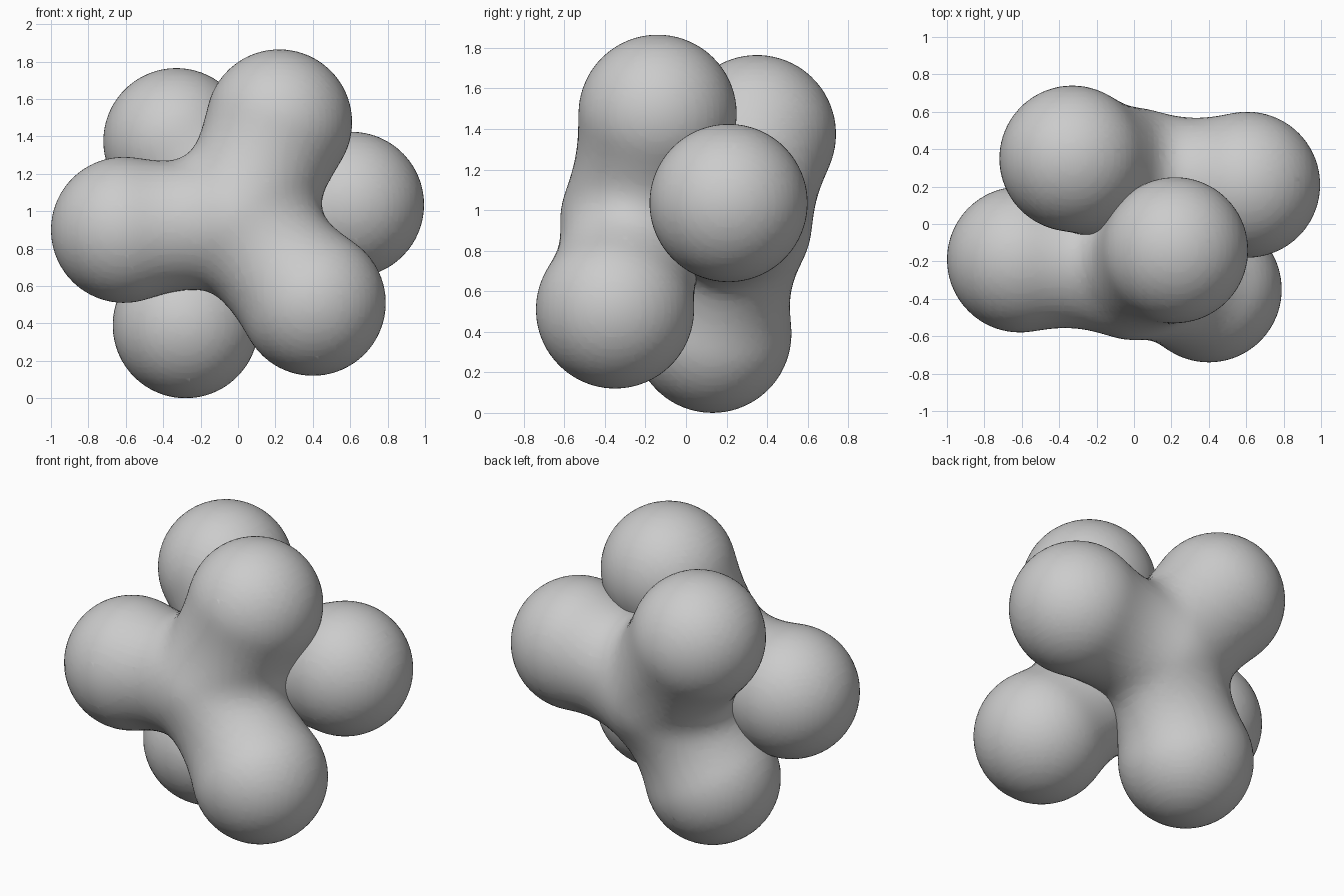
import bpy

if "Cube" in bpy.data.objects:
    bpy.data.objects.remove(bpy.data.objects["Cube"])

R = 0.678  # influence radius giving a visible ball radius of 0.39


def blob(name, points):
    """Blend a group of balls into one smooth mesh."""
    data = bpy.data.metaballs.new(name + "_field")
    data.resolution = data.render_resolution = 0.03
    data.threshold = 0.6
    for p in points:
        e = data.elements.new(type='BALL')
        e.co, e.radius, e.stiffness = p, R, 2.0
    src = bpy.data.objects.new(name + "_field", data)
    bpy.context.collection.objects.link(src)
    bpy.context.view_layer.update()
    deps = bpy.context.evaluated_depsgraph_get()
    mesh = bpy.data.meshes.new_from_object(src.evaluated_get(deps))
    bpy.data.objects.remove(src)
    mesh.name = name
    for f in mesh.polygons:
        f.use_smooth = True
    obj = bpy.data.objects.new(name, mesh)
    bpy.context.collection.objects.link(obj)
    return obj


# Front three-lobed blob: hub, left, top, lower right
blob("front_lobes", [(0, -0.23, 0.95), (-0.61, -0.19, 0.90),
                     (0.22, -0.14, 1.475), (0.40, -0.35, 0.51)])

# Back three-lobed blob: hub, upper left, right, bottom
blob("back_lobes", [(0, 0.23, 0.935), (-0.33, 0.35, 1.375),
                    (0.605, 0.21, 1.035), (-0.28, 0.13, 0.39)])
